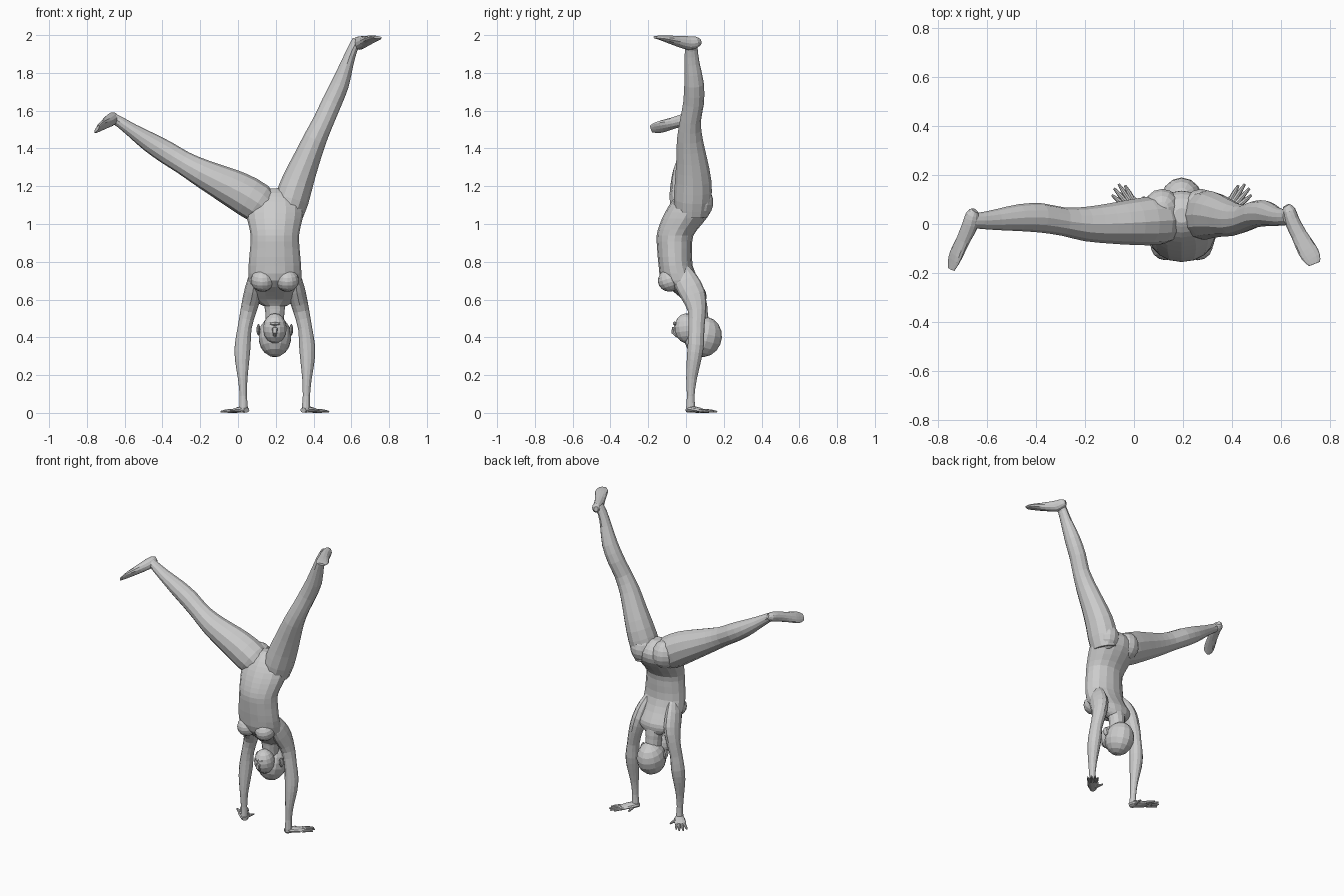
import bpy, bmesh, math
from mathutils import Vector, Matrix

CX = 0.195  # body mid-line


def finish(bm, name):
    bmesh.ops.recalc_face_normals(bm, faces=bm.faces)
    me = bpy.data.meshes.new(name)
    bm.to_mesh(me)
    bm.free()
    ob = bpy.data.objects.new(name, me)
    bpy.context.collection.objects.link(ob)
    return ob


def spline(rows, steps):
    """Catmull-Rom interpolation through rows of numbers."""
    out = []
    for i in range(len(rows) - 1):
        a, b, c, d = (rows[max(0, min(len(rows) - 1, i + k))] for k in (-1, 0, 1, 2))
        for j in range(steps):
            t = j / steps
            out.append([0.5 * (2 * q + (r - p) * t + (2 * p - 5 * q + 4 * r - s) * t * t
                               + (3 * q - p - 3 * r + s) * t ** 3)
                        for p, q, r, s in zip(a, b, c, d)])
    return out + [list(rows[-1])]


def loft(name, rows, up, sides=12, steps=2, tangent=None):
    """Rows are x, y, z, half width across 'up', half width along 'up'."""
    rows = spline(rows, steps)
    bm = bmesh.new()
    rings = []
    for i, r in enumerate(rows):
        t = tangent or (Vector(rows[min(i + 1, len(rows) - 1)][:3]) - Vector(rows[max(i - 1, 0)][:3]))
        t = Vector(t).normalized()
        v = Vector(up)
        v = (v - t * v.dot(t)).normalized()
        u = t.cross(v)
        rings.append([bm.verts.new(Vector(r[:3]) + u * r[3] * math.cos(a) + v * r[4] * math.sin(a))
                      for a in (2 * math.pi * k / sides for k in range(sides))])
    for a, b in zip(rings, rings[1:]):
        for k in range(sides):
            n = (k + 1) % sides
            bm.faces.new((a[k], a[n], b[n], b[k]))
    bm.faces.new(rings[0])
    bm.faces.new(rings[-1])
    return finish(bm, name)


def blob(name, loc, size, tilt=0, seg=14, rings=9):
    bm = bmesh.new()
    bmesh.ops.create_uvsphere(bm, u_segments=seg, v_segments=rings, radius=1)
    m = Matrix.Translation(loc) @ Matrix.Rotation(tilt, 4, 'X') @ Matrix.Diagonal((*size, 1))
    bmesh.ops.transform(bm, matrix=m, verts=bm.verts)
    return finish(bm, name)


# Torso: z, y centre, half width, half depth
torso = [(.565, .055, .06, .045), (.60, .045, .115, .062), (.64, .02, .132, .085),
         (.70, -.03, .14, .10), (.78, -.055, .139, .09), (.87, -.06, .131, .093),
         (.94, -.058, .128, .097), (1.0, -.027, .14, .112), (1.06, .008, .152, .12),
         (1.12, .03, .145, .105), (1.165, .035, .095, .07), (1.188, .035, .03, .03)]
loft("torso", [(CX, y, z, w, d) for z, y, w, d in torso], (0, 1, 0), 16, tangent=(0, 0, 1))

# Neck and head
loft("neck", [(CX, .03, .66, .06, .05), (CX, .06, .58, .058, .05), (CX, .065, .53, .05, .05),
              (CX, .075, .45, .05, .05)], (0, 1, 0))
blob("skull", (CX, .09, .403), (.088, .10, .108), -.25)
blob("face", (CX, .005, .447), (.063, .066, .08), .12)
loft("nose", [(CX, -.045, .405, .008, .008), (CX, -.066, .428, .012, .012),
              (CX, -.066, .445, .015, .012), (CX, -.045, .45, .01, .01)], (0, 1, 0), 8, 1)
loft("lips", [(CX - .025, -.052, .473, .006, .006), (CX, -.061, .473, .012, .008),
              (CX + .025, -.052, .473, .006, .006)], (0, 1, 0), 6, 1)

for s, side in ((-1, "left"), (1, "right")):
    # Chest, seat and ear
    blob(side + "_breast", (CX + s * .066, -.085, .702), (.062, .064, .06), .3)
    blob(side + "_buttock", (CX + s * .08, .062, 1.115), (.078, .083, .09))
    blob(side + "_ear", (CX + s * .087, .06, .44), (.01, .022, .032), .3, 8, 6)

    # Arm: z, offset, y, half width, half depth
    arm = [(.77, .085, -.03, .025, .04), (.70, .105, .0, .04, .065), (.62, .12, .04, .047, .065),
           (.54, .140, .058, .042, .048), (.45, .160, .055, .037, .042), (.36, .170, .052, .042, .043),
           (.28, .173, .042, .038, .038), (.18, .170, .029, .025, .028), (.09, .167, .025, .019, .02),
           (.03, .165, .025, .022, .024), (.004, .165, .027, .018, .02)]
    loft(side + "_arm", [(CX + s * o, y, z, w, d) for z, o, y, w, d in arm], (0, 1, 0))

    # Hand with splayed fingers
    palm = [(.15, .008, .014, .018, .013), (.17, .035, .018, .032, .018),
            (.20, .07, .014, .036, .013), (.22, .092, .009, .034, .008)]
    loft(side + "_palm", [(CX + s * o, y, z, w, h) for o, y, z, w, h in palm], (0, 0, 1), 10)
    fingers = {"index": (.20, .10, .232, .158), "middle": (.213, .095, .258, .163),
               "ring": (.225, .087, .277, .146), "little": (.232, .075, .285, .118),
               "thumb": (.165, .05, .155, .112)}
    for f, (x0, y0, x1, y1) in fingers.items():
        loft(f"{side}_{f}_finger", [(CX + s * x0, y0, .010, .011, .010),
                                    (CX + s * (x0 + x1) / 2, (y0 + y1) / 2, .010, .010, .009),
                                    (CX + s * x1, y1, .006, .005, .005)], (0, 0, 1), 8, 1)

# Legs: x, y, z, in-plane half width, half depth
loft("right_leg", [(.265, .03, 1.05, .08, .09), (.285, .035, 1.13, .09, .10),
                   (.318, .038, 1.23, .084, .096), (.362, .03, 1.34, .072, .082),
                   (.408, .02, 1.45, .062, .068), (.455, .024, 1.55, .055, .055),
                   (.495, .040, 1.64, .053, .055), (.540, .043, 1.74, .048, .052),
                   (.578, .032, 1.85, .034, .04), (.606, .028, 1.925, .027, .034),
                   (.632, .03, 1.97, .028, .034)], (0, 1, 0))
loft("left_leg", [(.17, .02, 1.06, .08, .08), (.10, .015, 1.115, .105, .10),
                  (.0, .008, 1.175, .102, .094), (-.10, .002, 1.225, .088, .082),
                  (-.20, .0, 1.275, .073, .07), (-.29, .01, 1.325, .062, .058),
                  (-.38, .025, 1.38, .060, .06), (-.47, .026, 1.435, .052, .055),
                  (-.56, .018, 1.495, .037, .043), (-.625, .014, 1.54, .029, .034),
                  (-.665, .016, 1.562, .027, .032)], (0, 1, 0))

# Feet: heel to toe, half width, half thickness
loft("right_foot", [(.622, .075, 1.965, .014, .016), (.632, .055, 1.962, .028, .030),
                    (.645, .015, 1.958, .031, .036), (.675, -.045, 1.968, .033, .028),
                    (.708, -.105, 1.980, .040, .018), (.728, -.140, 1.986, .036, .011),
                    (.738, -.163, 1.988, .024, .007)], (.1, 0, 1))
loft("left_foot", [(-.650, .055, 1.572, .014, .016), (-.660, .038, 1.565, .028, .028),
                   (-.668, .0, 1.555, .031, .034), (-.698, -.065, 1.535, .032, .027),
                   (-.727, -.125, 1.517, .038, .018), (-.740, -.160, 1.508, .034, .011),
                   (-.747, -.185, 1.503, .022, .007)], (-.82, 0, .57))
